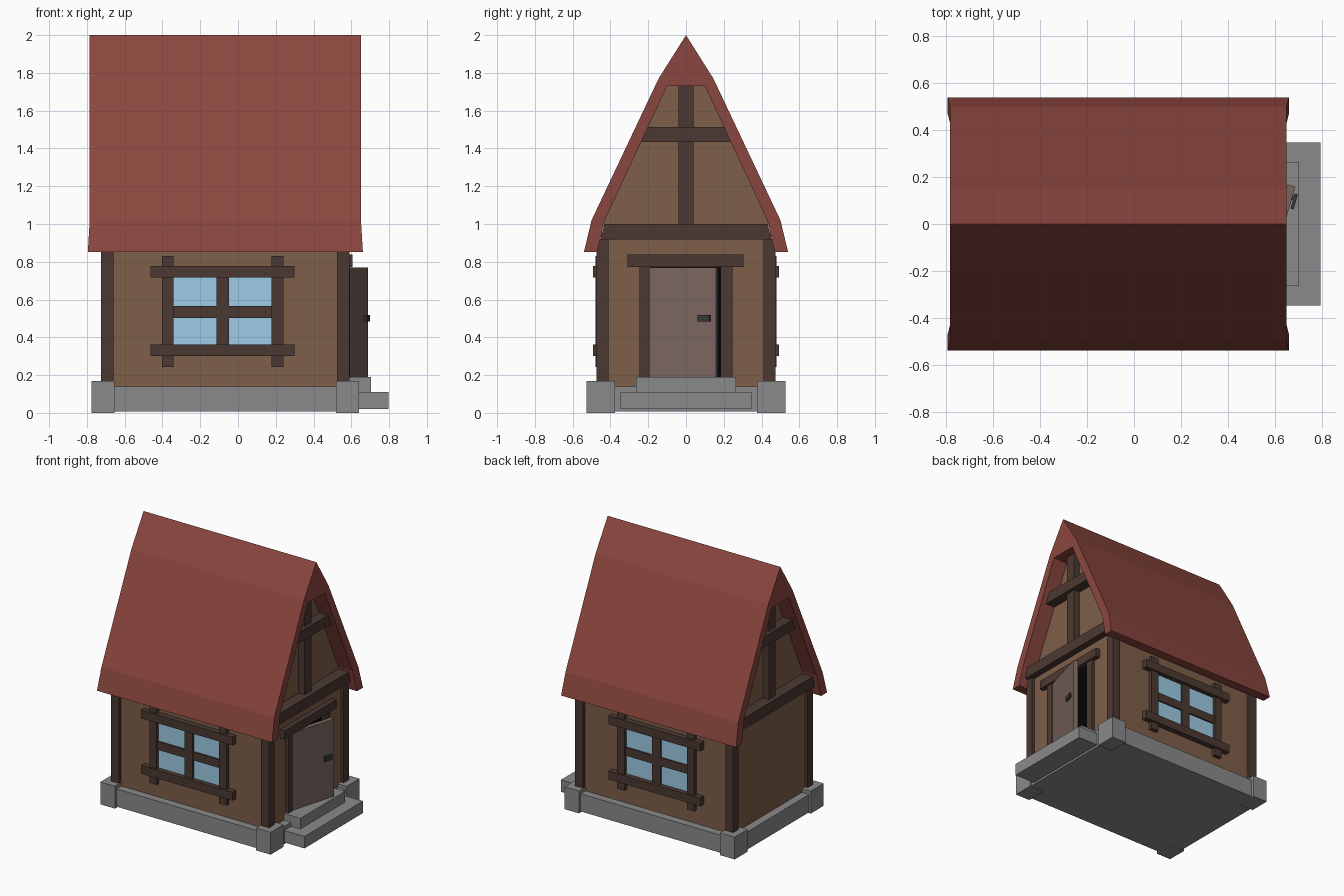
import bpy, bmesh
from math import radians
from mathutils import Matrix

if "Cube" in bpy.data.objects:
    bpy.data.objects.remove(bpy.data.objects["Cube"])

CX = -0.067  # centre of the house along x (the steps stick out on +x)


def mat(name, r, g, b):
    m = bpy.data.materials.new(name)
    lin = [(c / 255 / 12.92 if c < 11 else ((c / 255 + 0.055) / 1.055) ** 2.4) for c in (r, g, b)]
    m.diffuse_color = (*lin, 1)
    m.use_nodes = True
    m.node_tree.nodes["Principled BSDF"].inputs["Base Color"].default_value = m.diffuse_color
    return m


ROOF = mat("roof_red", 139, 70, 62)
WALL = mat("wall_brown", 126, 94, 73)
WOOD = mat("dark_wood", 76, 57, 50)
DOOR = mat("door_wood", 122, 101, 95)
GLASS = mat("glass_blue", 158, 204, 230)
STONE = mat("stone_grey", 138, 138, 138)
BLACK = mat("black", 3, 3, 3)
METAL = mat("dark_metal", 55, 55, 55)


def finish(name, bm, material):
    bmesh.ops.recalc_face_normals(bm, faces=bm.faces)
    me = bpy.data.meshes.new(name)
    bm.to_mesh(me)
    bm.free()
    ob = bpy.data.objects.new(name, me)
    bpy.context.collection.objects.link(ob)
    me.materials.append(material)
    return ob


def box(name, x, y, z, material):
    """Box from (min, max) ranges."""
    bm = bmesh.new()
    bmesh.ops.create_cube(bm, size=1)
    for v in bm.verts:
        v.co = [r[0] if c < 0 else r[1] for c, r in zip(v.co, (x, y, z))]
    return finish(name, bm, material)


def extrude_x(name, pts, x, material, flare=0):
    """Extrude a closed (y, z) profile along x; flare spreads its lowest points outwards."""
    low = min(z for _, z in pts)
    bm = bmesh.new()
    ends = [[bm.verts.new((xe + (s * flare if z == low else 0), y, z)) for y, z in pts]
            for xe, s in zip(x, (-1, 1))]
    for e in ends:
        bm.faces.new(e)
    n = len(pts)
    for i in range(n):
        j = (i + 1) % n
        bm.faces.new((ends[0][i], ends[0][j], ends[1][j], ends[1][i]))
    return finish(name, bm, material)


def mirrored(half):
    return half + [(-y, z) for y, z in reversed(half) if y > 0]


def span(s, a, b):
    """Range between two distances on side s."""
    return tuple(sorted((s * a, s * b)))


def house_x(s, a, b):
    return tuple(CX + v for v in span(s, a, b))


# Roof shell, with flat ceiling under the ridge
outer = mirrored([(0.54, 0.853), (0.5, 1.02), (0.145, 1.77), (0, 2)])
inner = mirrored([(0.47, 0.853), (0.43, 1.02), (0.10, 1.73)])
extrude_x("roof", outer + inner[::-1], (CX - 0.718, CX + 0.718), ROOF, flare=0.01)

# House body, and the gables set back above the tie beams
extrude_x("walls", mirrored([(0.45, 0.1), (0.45, 0.95)]), (CX - 0.635, CX + 0.635), WALL)
extrude_x("gables", mirrored([(0.445, 0.94), (0.43, 1.02), (0.10, 1.73)]),
          (CX - 0.6, CX + 0.6), WALL)

# Stone base, corner stones and posts
box("stone_base", (CX - 0.695, CX + 0.695), (-0.508, 0.508), (0.007, 0.14), STONE)
for sx, end in ((-1, "left"), (1, "right")):
    for sy, side in ((-1, "front"), (1, "back")):
        box(f"{end}_{side}_corner_stone", house_x(sx, 0.587, 0.708), span(sy, 0.375, 0.528),
            (0, 0.168), STONE)
        box(f"{end}_{side}_corner_post", house_x(sx, 0.592, 0.658), span(sy, 0.41, 0.475),
            (0.16, 0.922), WOOD)

# Steps
box("upper_step", (0.54, 0.705), (-0.265, 0.265), (0.107, 0.19), STONE)
box("lower_step", (0.63, 0.796), (-0.348, 0.348), (0.02, 0.11), STONE)

# Gable timbers at both ends
for s, end in ((-1, "left"), (1, "right")):
    extrude_x(end + "_tie_beam", mirrored([(0.453, 0.918), (0.432, 1.0)]),
              house_x(s, 0.58, 0.685), WOOD)
    extrude_x(end + "_cross_beam", mirrored([(0.24, 1.433), (0.203, 1.513)]),
              house_x(s, 0.58, 0.675), WOOD)
    box(end + "_king_post", house_x(s, 0.58, 0.65), (-0.04, 0.04), (0.99, 1.73), WOOD)

# Windows on both long sides
for s, side in ((-1, "front"), (1, "back")):
    box(side + "_glass", (-0.35, 0.18), span(s, 0.44, 0.456), (0.36, 0.72), GLASS)
    box(side + "_mullion", (-0.115, -0.048), span(s, 0.44, 0.47), (0.36, 0.725), WOOD)
    box(side + "_glazing_bar", (-0.35, 0.18), span(s, 0.44, 0.468), (0.503, 0.565), WOOD)
    for k, x in enumerate(((-0.403, -0.341), (0.177, 0.24))):
        box(f"{side}_window_post_{k}", x, span(s, 0.44, 0.478), (0.243, 0.83), WOOD)
    for k, z in enumerate(((0.301, 0.363), (0.716, 0.778))):
        box(f"{side}_window_rail_{k}", (-0.464, 0.3), span(s, 0.44, 0.492), z, WOOD)

# Doorway: dark opening, jambs and lintel
box("door_opening", (0.55, 0.572), (-0.19, 0.187), (0.19, 0.78), BLACK)
box("left_jamb", (0.55, 0.592), (-0.247, -0.19), (0.14, 0.78), WOOD)
box("right_jamb", (0.55, 0.592), (0.183, 0.247), (0.14, 0.78), WOOD)
box("lintel", (0.55, 0.605), (-0.31, 0.305), (0.773, 0.838), WOOD)

# Door standing ajar, with its handle
hinge = Matrix.Translation((0.588, -0.19, 0)) @ Matrix.Rotation(radians(-16), 4, 'Z')
for ob in (box("door", (-0.035, 0), (0, 0.363), (0.19, 0.771), DOOR),
           box("handle_stem", (-0.002, 0.01), (0.305, 0.325), (0.493, 0.512), METAL),
           box("handle_grip", (0.006, 0.02), (0.268, 0.334), (0.483, 0.518), METAL)):
    ob.matrix_world = hinge
